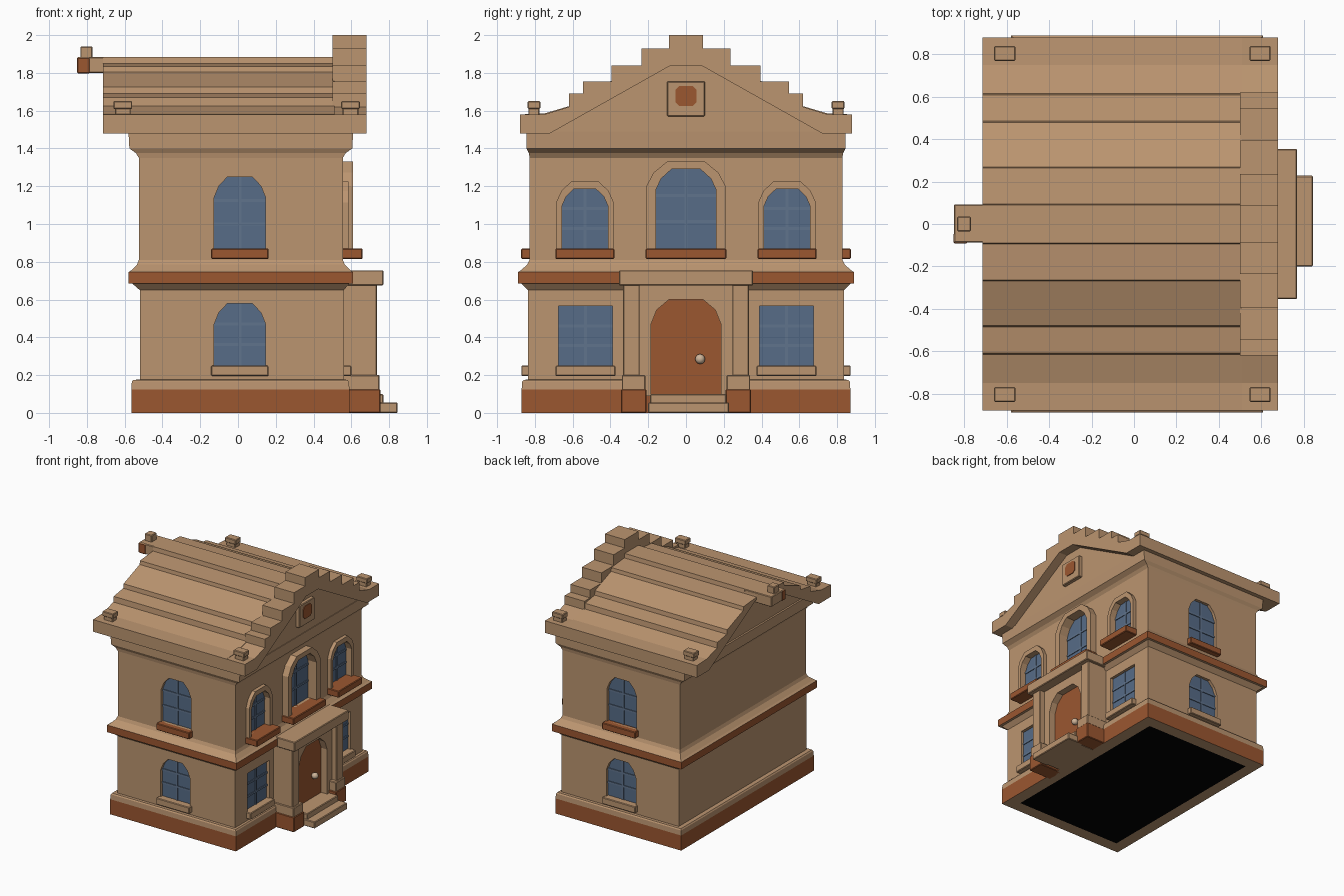
import bpy, bmesh, math
from mathutils import Vector

if "Cube" in bpy.data.objects:
    bpy.data.objects.remove(bpy.data.objects["Cube"])


def material(name, rgb):
    m = bpy.data.materials.new(name)
    m.diffuse_color = (*rgb, 1)
    m.use_nodes = True
    m.node_tree.nodes["Principled BSDF"].inputs["Base Color"].default_value = m.diffuse_color
    return m


TAN = material("tan_stone", (0.50, 0.30, 0.162))
BRICK = material("brick_red", (0.33, 0.095, 0.030))
GLASS = material("window_blue", (0.095, 0.150, 0.245))
BAR = material("bar_blue", (0.115, 0.172, 0.265))
KNOB = material("knob_cream", (0.62, 0.46, 0.32))
BLACK = material("underside_black", (0, 0, 0))


def finish(name, bm, *mats):
    bmesh.ops.recalc_face_normals(bm, faces=bm.faces)
    me = bpy.data.meshes.new(name)
    bm.to_mesh(me)
    bm.free()
    for m in mats:
        me.materials.append(m)
    ob = bpy.data.objects.new(name, me)
    bpy.context.collection.objects.link(ob)
    return ob


def prism(name, pts, axis, a, b, mat):
    """Extrude a (u, z) outline along x or y from a to b."""
    bm = bmesh.new()
    place = (lambda t, u, z: (t, u, z)) if axis == "x" else (lambda t, u, z: (u, t, z))
    rings = [[bm.verts.new(place(t, u, z)) for u, z in pts] for t in (a, b)]
    n = len(pts)
    for r in rings:
        bm.faces.new(r)
    for i in range(n):
        j = (i + 1) % n
        bm.faces.new((rings[0][i], rings[0][j], rings[1][j], rings[1][i]))
    return finish(name, bm, mat)


def box(name, x, y, z, mat, bevel=0.005):
    bm = bmesh.new()
    bmesh.ops.create_cube(bm, size=1)
    for v in bm.verts:
        v.co = Vector([(lo + hi) / 2 + c * (hi - lo) for c, (lo, hi) in zip(v.co, (x, y, z))])
    if bevel:
        bmesh.ops.bevel(bm, geom=bm.edges[:], offset=bevel, segments=1, affect="EDGES")
    return finish(name, bm, mat)


def mirrored(half):
    """Complete a right-hand half outline to the left."""
    return half + [(-u, z) for u, z in reversed(half)]


def arch(c, w, z0, z1, rise):
    half = [(w, z0), (w, z1 - rise)]
    if rise:
        half += [(0.82 * w, z1 - 0.45 * rise), (0.48 * w, z1)]
    else:
        half = [(w, z0), (w, z1)]
    return [(c + u, z) for u, z in mirrored(half)]


# Walls with plinth, belt course and cornice: rows are z, x min, x max, half depth
rows = [(0, -.47, .49, .77), (0, -.565, .59, .87), (.125, -.565, .59, .87),
        (.165, -.562, .587, .867), (.175, -.555, .58, .86), (.176, -.52, .56, .837),
        (.65, -.52, .56, .837), (.685, -.56, .59, .872), (.686, -.58, .61, .89),
        (.745, -.58, .61, .89), (.755, -.565, .595, .875), (.785, -.535, .565, .84),
        (.81, -.525, .555, .828), (1.35, -.525, .555, .828), (1.375, -.54, .57, .832),
        (1.40, -.575, .605, .845), (1.49, -.58, .61, .845)]
bm = bmesh.new()
rings = [[bm.verts.new(p) for p in ((a, -h, z), (b, -h, z), (b, h, z), (a, h, z))]
         for z, a, b, h in rows]
for lo, hi in zip(rings, rings[1:]):
    for i in range(4):
        j = (i + 1) % 4
        bm.faces.new((lo[i], lo[j], hi[j], hi[i]))
bm.faces.new(rings[0]).material_index = 2
bm.faces.new(rings[-1])
for f in bm.faces:
    z = f.calc_center_median().z
    if f.material_index == 0 and (0.01 < z < .125 or .686 < z < .75):
        f.material_index = 1
walls = finish("walls", bm, TAN, BRICK, BLACK)
cutters = []


def window(name, axis, s, wall, c, w, z0, z1, rise, sill, sill_out, frame=0, out=0):
    """Recessed window on the wall facing s along axis, with bars, sill and frame."""
    deep = 0.03
    at = lambda d: s * (wall + d)
    cut = prism(name + "_cutter", arch(c, w, z0, z1, rise), axis, at(-deep), at(.1), TAN)
    cut.hide_render = True
    cutters.append(cut)
    prism(name + "_glass", arch(c, w, z0, z1, rise), axis, at(-deep - .002), at(-deep + .006), GLASS)
    b = .008
    bars = [(c - b, c + b, z0, z1)]
    bars += [(c - w, c + w, z0 + k * (z1 - z0) - b, z0 + k * (z1 - z0) + b) for k in (.34, .67)]
    for u0, u1, v0, v1 in bars:
        prism(name + "_bar", [(u0, v0), (u1, v0), (u1, v1), (u0, v1)], axis,
              at(-deep + .005), at(-deep + .012), BAR)
    e = w + max(frame, .012) + .004
    along, across = (c - e, c + e), tuple(sorted((at(-.035), at(sill_out))))
    x, y = (across, along) if axis == "x" else (along, across)
    box(name + "_sill", x, y, (z0 - .055, z0), sill)
    if frame:
        prism(name + "_frame", arch(c, w + frame, z0, z1 + .04, rise + .02)
              + arch(c, w, z0, z1, rise)[::-1], axis, at(-.02), at(out), TAN)


# Entrance side windows
window("middle_window", "x", 1, .555, 0, .16, .87, 1.29, .11, BRICK, .105, .05, .055)
for s in (1, -1):
    window("upper_window", "x", 1, .555, s * .535, .122, .87, 1.185, .09, BRICK, .105, .03, .03)
    window("lower_window", "x", 1, .56, s * .532, .143, .25, .565, 0, TAN, .04)
    # Windows of the two long flanks
    window("flank_upper_window", "y", s, .828, .01, .136, .87, 1.25, .11, BRICK, .045)
    window("flank_lower_window", "y", s, .837, .01, .136, .25, .58, .11, TAN, .035)

# Cut the window recesses, then drop the cutters
for cut in cutters:
    mod = walls.modifiers.new("recess", "BOOLEAN")
    mod.operation, mod.solver, mod.object = "DIFFERENCE", "EXACT", cut
bpy.context.view_layer.update()
dg = bpy.context.evaluated_depsgraph_get()
cut_mesh = bpy.data.meshes.new_from_object(walls.evaluated_get(dg))
walls.modifiers.clear()
walls.data = cut_mesh
for cut in cutters:
    bpy.data.objects.remove(cut)

# Roof of overlapping courses with an open triangular underside
under = [(.08, 1.84), (.72, 1.48)]
roof = under + [(.88, 1.48), (.88, 1.58), (.75, 1.585), (.615, 1.625), (.61, 1.67),
                (.485, 1.69), (.48, 1.725), (.27, 1.805), (.265, 1.835), (.095, 1.85), (.09, 1.885)]
prism("roof", mirrored(roof), "x", -.715, .51, TAN)
# Stepped parapet over the entrance side
steps = under + [(.88, 1.48), (.88, 1.58), (.75, 1.58), (.62, 1.62), (.62, 1.69), (.545, 1.69),
                 (.545, 1.755), (.395, 1.755), (.395, 1.84), (.235, 1.84), (.235, 1.93),
                 (.09, 1.93), (.09, 2.0)]
prism("stepped_parapet", mirrored(steps), "x", .50, .68, TAN)
# Recessed gable walls
prism("gable_wall", mirrored([(.73, 1.475), (.09, 1.845)]), "x", -.565, .605, TAN)
# Gable plaque
box("plaque", (.60, .635), (-.1, .1), (1.57, 1.755), TAN)
prism("plaque_inset", mirrored([(.035, 1.625), (.055, 1.645), (.055, 1.71), (.035, 1.73)]),
      "x", .634, .641, BRICK)
# Ridge beam at the rear
box("ridge_beam", (-.85, -.60), (-.088, .093), (1.80, 1.885), TAN)
box("ridge_beam_end", (-.853, -.785), (-.091, -.045), (1.798, 1.882), BRICK)
box("ridge_block", (-.835, -.77), (-.035, .035), (1.87, 1.94), TAN)
# Corner posts on the eaves
for s in (1, -1):
    for x in (-.61, .595):
        box("corner_post", (x - .042, x + .042), (s * .805 - .03, s * .805 + .03), (1.57, 1.62), TAN)
        box("corner_post_cap", (x - .05, x + .05), (s * .805 - .035, s * .805 + .035), (1.61, 1.65), TAN)

# Porch: piers, arched surround, canopy
for s in (1, -1):
    y = lambda a, b: tuple(sorted((s * a, s * b)))
    box("pier_base", (.55, .755), y(.21, .345), (0, .125), BRICK)
    box("pier_plinth", (.55, .75), y(.215, .34), (.12, .20), TAN)
    box("pilaster", (.55, .735), y(.245, .333), (.19, .68), TAN)
half_door = [(.185, .09), (.185, .47), (.155, .545), (.09, .6)]
prism("door_surround", [(.32, .09), (.32, .69), (-.32, .69), (-.32, .09)]
      + mirrored(half_door)[::-1], "x", .55, .69, TAN)
prism("door", mirrored(half_door), "x", .55, .635, BRICK)
box("canopy", (.55, .77), (-.355, .355), (.675, .755), TAN)
# Doorstep and stair
box("threshold", (.55, .77), (-.19, .215), (0, .10), TAN)
box("stair", (.70, .845), (-.20, .228), (0, .055), TAN)
# Door knob
bm = bmesh.new()
bmesh.ops.create_icosphere(bm, subdivisions=2, radius=.027)
bmesh.ops.translate(bm, verts=bm.verts, vec=(.655, .075, .285))
knob = finish("door_knob", bm, KNOB)
for p in knob.data.polygons:
    p.use_smooth = True
